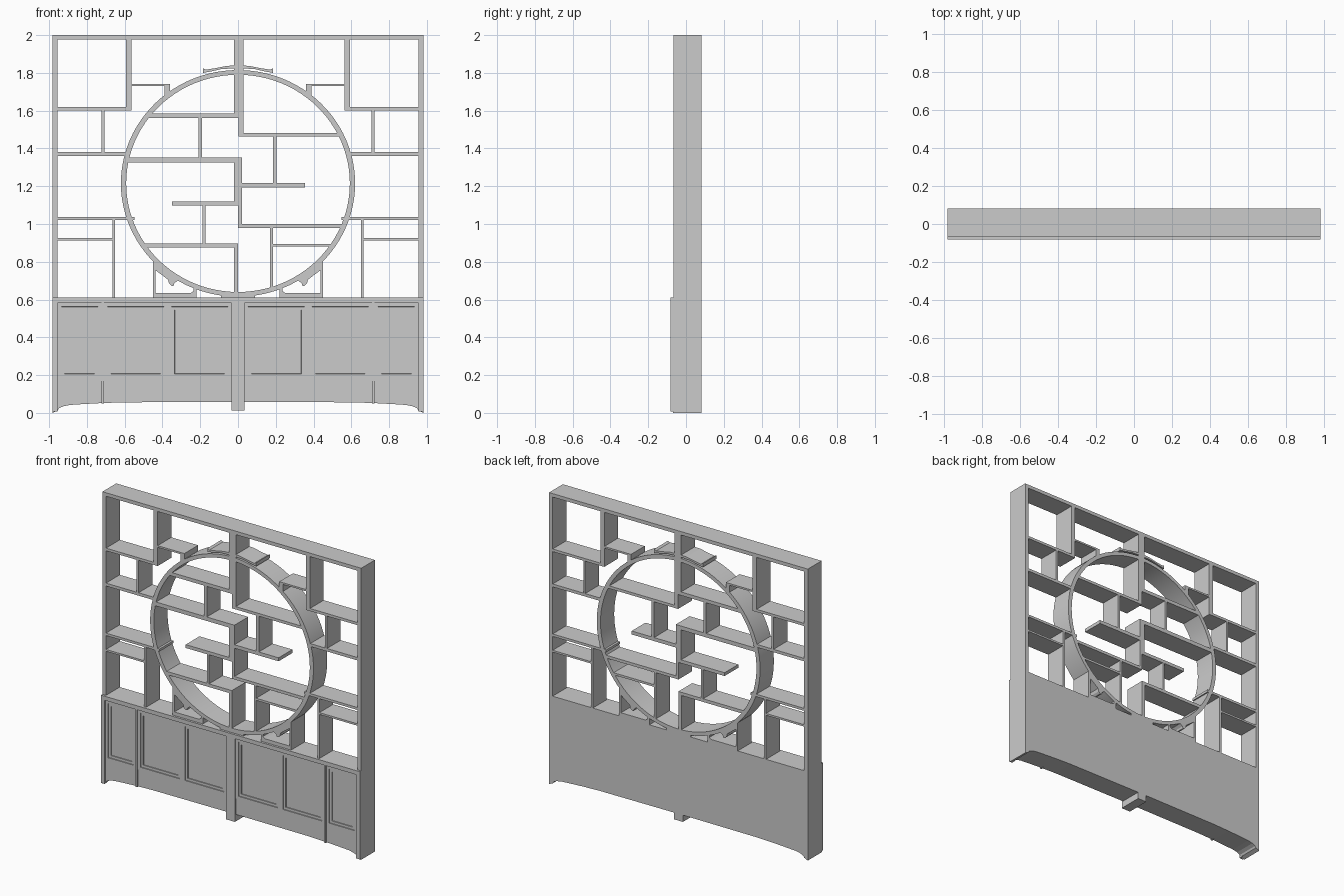
import bpy, bmesh, math

if "Cube" in bpy.data.objects:
    bpy.data.objects.remove(bpy.data.objects["Cube"])

FRONT, BACK = -0.067, 0.082      # depth of the open shelving
CZ, RX, RZ = 1.215, 0.606, 0.5875  # moon ring centre line


def finish(name, bm):
    bmesh.ops.recalc_face_normals(bm, faces=bm.faces[:])
    me = bpy.data.meshes.new(name)
    bm.to_mesh(me)
    bm.free()
    ob = bpy.data.objects.new(name, me)
    bpy.context.collection.objects.link(ob)
    return ob


def prism(name, pts, y0=FRONT, y1=BACK, mirror=False):
    """Extrude an x-z outline along y, optionally with a mirrored twin."""
    for s in ((1, -1) if mirror else (1,)):
        bm = bmesh.new()
        f = bm.faces.new([bm.verts.new((s * x, y0, z)) for x, z in pts])
        r = bmesh.ops.extrude_face_region(bm, geom=[f])
        vs = [g for g in r["geom"] if isinstance(g, bmesh.types.BMVert)]
        bmesh.ops.translate(bm, verts=vs, vec=(0, y1 - y0, 0))
        finish(name + ("_right" if s < 0 else "_left" if mirror else ""), bm)


def board(name, x0, x1, z0, z1, y0=FRONT, y1=BACK, mirror=False):
    prism(name, [(x0, z0), (x1, z0), (x1, z1), (x0, z1)], y0, y1, mirror)


def ring_x(z):
    return RX * math.sqrt(1 - ((z - CZ) / RZ) ** 2)


# outer frame
board("side_post", -0.982, -0.955, 0.6, 2.0, mirror=True)
board("top_board", -0.982, 0.982, 1.976, 2.0)

# moon ring
bm = bmesh.new()
N = 96
loops = []
for i in range(N):
    a = 2 * math.pi * i / N
    c, s = math.cos(a), math.sin(a)
    loops.append([bm.verts.new((rx * c, y, CZ + rz * s)) for rx, rz, y in
                  ((0.62, 0.6, FRONT), (0.62, 0.6, BACK),
                   (0.592, 0.575, BACK), (0.592, 0.575, FRONT))])
for i in range(N):
    p, q = loops[i], loops[(i + 1) % N]
    for k in range(4):
        bm.faces.new((p[k], q[k], q[(k + 1) % 4], p[(k + 1) % 4]))
ring = finish("moon_ring", bm)
bpy.context.view_layer.objects.active = ring
ring.select_set(True)
bpy.ops.object.shade_smooth_by_angle(angle=math.radians(30))

# shelving outside the ring, mirrored left and right
for name, x0, x1, z0, z1 in (
        ("upper_divider", -0.593, -0.563, 1.602, 1.976),
        ("upper_shelf", -0.955, -0.563, 1.602, 1.62),
        ("side_divider", -0.722, -0.708, 1.38, 1.602),
        ("middle_shelf", -0.955, -ring_x(1.37), 1.36, 1.38),
        ("small_shelf", -0.563, -0.36, 1.73, 1.742),
        ("small_shelf_support", -0.388, -0.36, 1.68, 1.742),
        ("low_shelf", -0.955, -0.548, 1.02, 1.037),
        ("low_divider", -0.665, -0.65, 0.61, 1.02),
        ("bottom_shelf", -0.955, -0.665, 0.912, 0.925),
        ("bracket_post", -0.45, -0.436, 0.61, 0.80)):
    board(name, x0, x1, z0, z1, mirror=True)

# staggered shelving inside the ring
for name, x0, x1, z0, z1 in (
        ("center_post_top", -0.02, 0.03, 1.562, 1.976),
        ("center_post_step", 0.003, 0.03, 1.463, 1.562),
        ("inner_shelf_left_top", -ring_x(1.575), 0.003, 1.562, 1.586),
        ("inner_shelf_right_top", 0.003, ring_x(1.472), 1.463, 1.482),
        ("inner_divider_left_top", -0.21, -0.19, 1.352, 1.562),
        ("inner_shelf_left_middle", -ring_x(1.34), 0.02, 1.325, 1.352),
        ("inner_divider_right_top", 0.185, 0.205, 1.218, 1.463),
        ("inner_shelf_right_middle", 0.02, 0.355, 1.194, 1.218),
        ("center_post_middle", -0.02, 0.02, 1.097, 1.325),
        ("center_post_low_step", 0.0, 0.02, 0.98, 1.097),
        ("inner_shelf_left_low", -0.35, 0.0, 1.097, 1.12),
        ("inner_shelf_right_low", 0.0, ring_x(0.99), 0.98, 1.0),
        ("inner_divider_left_low", -0.188, -0.173, 0.898, 1.097),
        ("inner_shelf_left_bottom", -ring_x(0.887), 0.0, 0.876, 0.898),
        ("center_post_bottom", -0.022, 0.0, 0.63, 0.898),
        ("inner_divider_right_low", 0.17, 0.185, 0.655, 0.98),
        ("inner_shelf_right_bottom", 0.185, ring_x(0.887), 0.88, 0.895)):
    board(name, x0, x1, z0, z1)

# carved brackets around the ring
prism("crest", [(-0.185, 1.80), (-0.14, 1.808), (-0.09, 1.82), (0, 1.825),
                (0, 1.84), (-0.06, 1.837), (-0.12, 1.825), (-0.17, 1.817),
                (-0.185, 1.825)], mirror=True)
prism("corner_bracket", [(-0.45, 0.821), (-0.45, 0.765), (-0.40, 0.728),
                         (-0.37, 0.705), (-0.365, 0.685), (-0.352, 0.672),
                         (-0.342, 0.672), (-0.338, 0.685), (-0.32, 0.70),
                         (-0.32, 0.716), (-0.38, 0.757)], mirror=True)
prism("bracket_base", [(-0.436, 0.61), (-0.22, 0.61), (-0.22, 0.66),
                       (-0.235, 0.665), (-0.235, 0.645), (-0.25, 0.635),
                       (-0.436, 0.635)], mirror=True)
board("ring_foot", -0.09, 0.09, 0.61, 0.633)

# cabinet body with arched underside and legs
arch = [(-0.982, 0), (-0.955, 0.012), (-0.948, 0.024), (-0.925, 0.035),
        (-0.89, 0.042), (-0.83, 0.046), (-0.72, 0.052), (-0.6, 0.056),
        (-0.034, 0.058), (-0.034, 0.012)]
under = arch + [(-x, z) for x, z in reversed(arch)]
prism("cabinet_body", under + [(0.982, 0.61), (-0.982, 0.61)], -0.055, BACK)
prism("apron", under + [(0.982, 0.17), (-0.982, 0.17)], -0.070, -0.055)

# cabinet front frame
board("corner_stile", -0.982, -0.955, 0.008, 0.61, -0.082, -0.055, mirror=True)
board("narrow_stile", -0.722, -0.71, 0.05, 0.59, -0.080, -0.055, mirror=True)
board("center_stile", -0.034, 0.034, 0.012, 0.61, -0.082, -0.055)
board("top_rail", -0.982, 0.982, 0.582, 0.61, -0.082, -0.055)


# doors with stepped recessed panels
def door(name, x0, x1):
    z0, z1, y0, y1 = 0.17, 0.582, -0.073, -0.055
    bm = bmesh.new()
    v = [bm.verts.new((x, y, z)) for y in (y0, y1)
         for x, z in ((x0, z0), (x1, z0), (x1, z1), (x0, z1))]
    face = bm.faces.new(v[:4])
    bm.faces.new(v[:3:-1])
    for i in range(4):
        j = (i + 1) % 4
        bm.faces.new((v[i], v[i + 4], v[j + 4], v[j]))
    bm.normal_update()
    for thick, depth in ((0.028, 0), (0.0005, -0.006),
                         (0.024, 0), (0.0005, -0.006)):
        bmesh.ops.inset_individual(bm, faces=[face], thickness=thick, depth=depth)
        bm.normal_update()
    finish(name, bm)


for side, s in (("left", 1), ("right", -1)):
    for label, a, b in (("outer", -0.955, -0.722), ("middle", -0.71, -0.372),
                        ("inner", -0.372, -0.034)):
        door(f"{label}_door_{side}", min(s * a, s * b), max(s * a, s * b))
